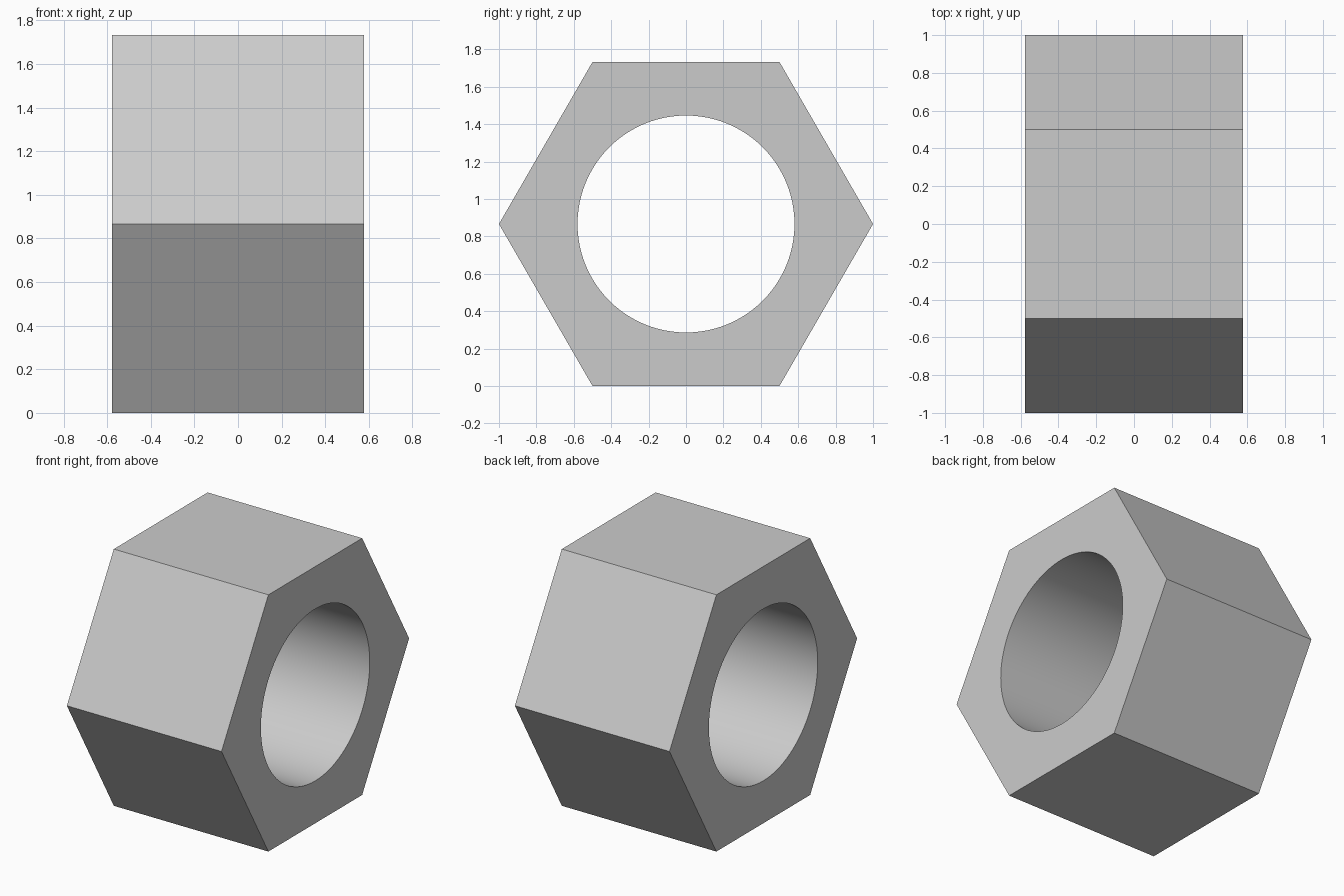
import bpy, bmesh
from math import sin, cos, pi

if "Cube" in bpy.data.objects:
    bpy.data.objects.remove(bpy.data.objects["Cube"])

HEX_R, BORE_R, HALF = 1.0, 0.58, 0.577
PER_SIDE = 16                 # bore segments per hexagon side
N = PER_SIDE * 6
CZ = HEX_R * cos(pi / 6)      # rests on a flat side

bm = bmesh.new()


def ring(x, radius_at):
    """Closed ring of vertices around the x axis."""
    verts = []
    for i in range(N):
        a = 2 * pi * i / N
        r = radius_at(a)
        verts.append(bm.verts.new((x, r * cos(a), CZ + r * sin(a))))
    return verts


def hex_radius(a):
    return CZ / cos(a % (pi / 3) - pi / 6)


def bore_radius(a):
    return BORE_R


outer_l, outer_r = ring(-HALF, hex_radius), ring(HALF, hex_radius)
inner_l, inner_r = ring(-HALF, bore_radius), ring(HALF, bore_radius)

# End faces and round bore
for i in range(N):
    j = (i + 1) % N
    bm.faces.new((outer_r[i], outer_r[j], inner_r[j], inner_r[i]))
    bm.faces.new((outer_l[j], outer_l[i], inner_l[i], inner_l[j]))
    wall = bm.faces.new((inner_l[i], inner_r[i], inner_r[j], inner_l[j]))
    wall.smooth = True

# Six flat sides
for s in range(6):
    idx = [(s * PER_SIDE + k) % N for k in range(PER_SIDE + 1)]
    bm.faces.new([outer_l[i] for i in idx] + [outer_r[i] for i in reversed(idx)])

bmesh.ops.recalc_face_normals(bm, faces=bm.faces)

# Sharp edges between the bore and the end faces, and at the corners
for e in bm.edges:
    e.smooth = e.calc_face_angle(0) < 0.5

mesh = bpy.data.meshes.new("hex_nut")
bm.to_mesh(mesh)
bm.free()
nut = bpy.data.objects.new("hex_nut", mesh)
bpy.context.collection.objects.link(nut)
